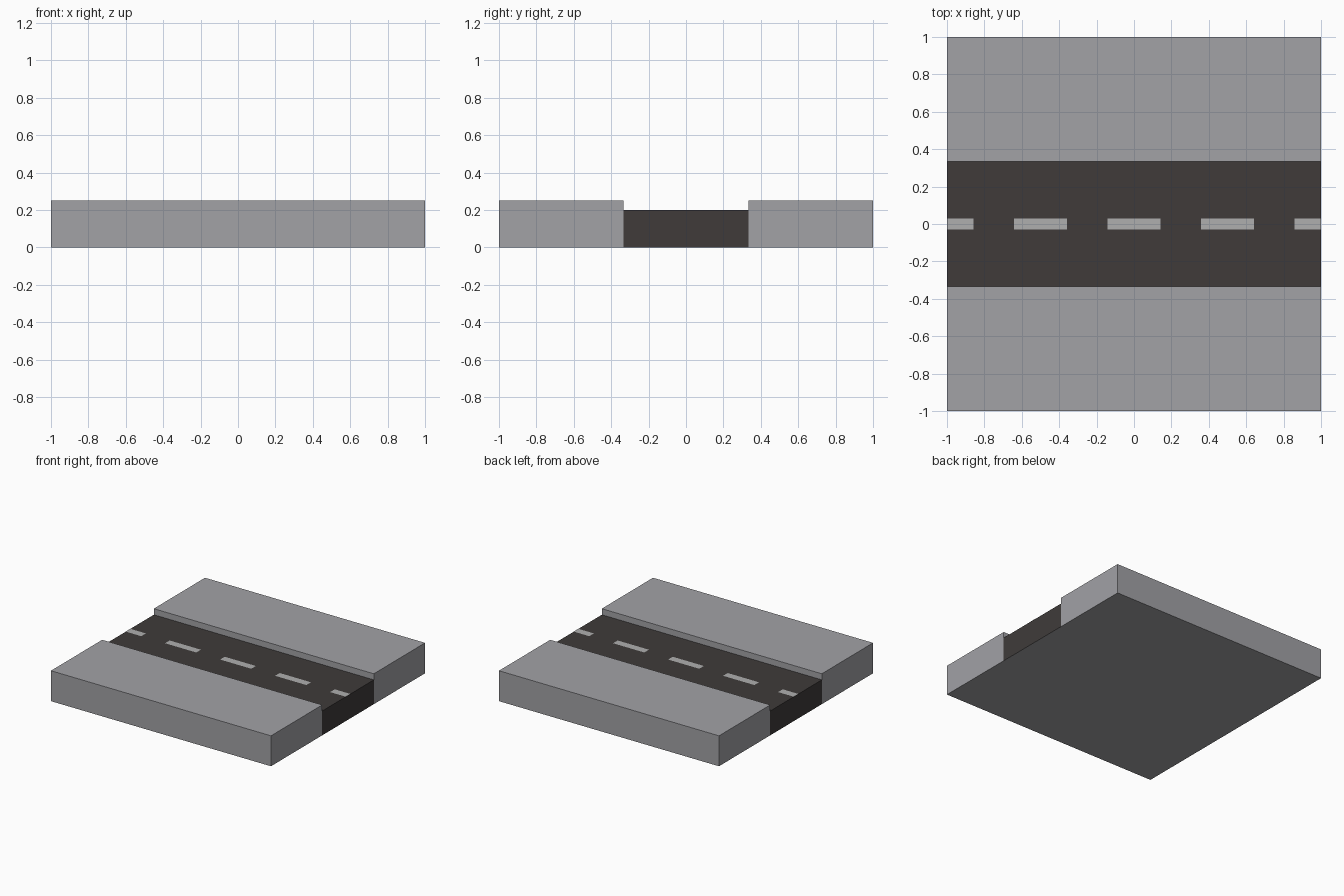
import bpy, bmesh

if "Cube" in bpy.data.objects:
    bpy.data.objects.remove(bpy.data.objects["Cube"])

CURB_Y, ROAD_Z, WALK_Z = 0.335, 0.20, 0.25


def material(name, rgb):
    m = bpy.data.materials.new(name)
    m.diffuse_color = (*rgb, 1)
    m.use_nodes = True
    m.node_tree.nodes["Principled BSDF"].inputs["Base Color"].default_value = m.diffuse_color
    return m


concrete = material("concrete", (0.36, 0.36, 0.38))
asphalt = material("asphalt", (0.05, 0.044, 0.042))
paint = material("paint", (0.43, 0.43, 0.43))


def finish(name, bm, mats):
    bmesh.ops.recalc_face_normals(bm, faces=bm.faces) if len(bm.faces) > 4 else None
    me = bpy.data.meshes.new(name)
    bm.to_mesh(me)
    bm.free()
    for m in mats:
        me.materials.append(m)
    ob = bpy.data.objects.new(name, me)
    bpy.context.collection.objects.link(ob)
    return ob


def extrude_x(name, outline, mats, skip=(), second=()):
    """Sweep a counter-clockwise (y, z) outline along x, omitting hidden sides."""
    bm = bmesh.new()
    back = [bm.verts.new((-1, y, z)) for y, z in outline]
    front = [bm.verts.new((1, y, z)) for y, z in outline]
    bm.faces.new(front)
    bm.faces.new(back[::-1])
    n = len(outline)
    for i in range(n):
        if i in skip:
            continue
        j = (i + 1) % n
        f = bm.faces.new((back[i], back[j], front[j], front[i]))
        f.material_index = 1 if i in second else 0
    return finish(name, bm, mats)


# Sidewalks: the part of the inner wall behind the road is left open
right = [(-1, 0), (-CURB_Y, 0), (-CURB_Y, ROAD_Z), (-CURB_Y, WALK_Z), (-1, WALK_Z)]
left = [(CURB_Y, ROAD_Z), (CURB_Y, 0), (1, 0), (1, WALK_Z), (CURB_Y, WALK_Z)]
extrude_x("sidewalk_front", right, [concrete], skip=(1,))
extrude_x("sidewalk_back", left, [concrete], skip=(0,))

# Road bed: dark top and ends, concrete underside
road = [(-CURB_Y, 0), (CURB_Y, 0), (CURB_Y, ROAD_Z), (-CURB_Y, ROAD_Z)]
extrude_x("road", road, [asphalt, concrete], skip=(1, 3), second=(0,))

# Dashed centre line, with half dashes at both ends
for k in range(-2, 3):
    x0, x1 = max(k * 0.5 - 0.142, -1), min(k * 0.5 + 0.142, 1)
    bm = bmesh.new()
    bm.faces.new([bm.verts.new((x, y, ROAD_Z + 0.001)) for x, y in
                  ((x0, -0.03), (x1, -0.03), (x1, 0.03), (x0, 0.03))])
    finish(f"lane_dash_{k + 3}", bm, [paint])
